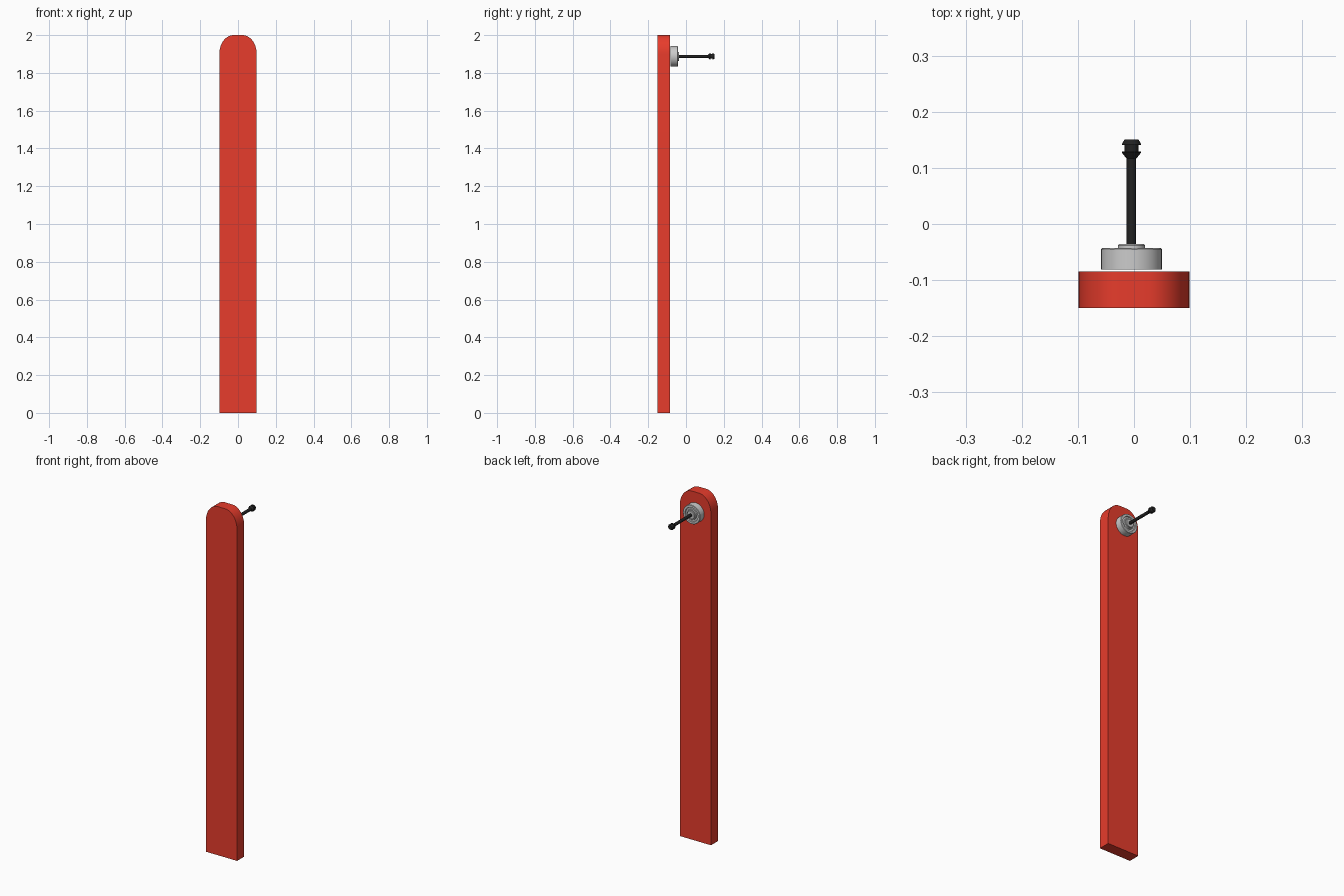
import bpy, bmesh, math

if "Cube" in bpy.data.objects:
    bpy.data.objects.remove(bpy.data.objects["Cube"])

CX, CZ = -0.0045, 1.8875   # axis of the bearing and rod


def material(name, rgb):
    m = bpy.data.materials.new(name)
    m.diffuse_color = (*rgb, 1)
    m.use_nodes = True
    m.node_tree.nodes["Principled BSDF"].inputs["Base Color"].default_value = m.diffuse_color
    return m


def finish(name, bm, mat=None):
    bmesh.ops.recalc_face_normals(bm, faces=bm.faces)
    me = bpy.data.meshes.new(name)
    bm.to_mesh(me)
    bm.free()
    ob = bpy.data.objects.new(name, me)
    bpy.context.collection.objects.link(ob)
    if mat:
        me.materials.append(mat)
    bpy.context.view_layer.objects.active = ob
    ob.select_set(True)
    bpy.ops.object.shade_smooth_by_angle(angle=math.radians(30))
    ob.select_set(False)
    return ob


def lathe(name, profile, mat=None, steps=32):
    """Spin (radius, y) points round the y axis line through CX, CZ."""
    bm = bmesh.new()
    vs = [bm.verts.new((CX + r, y, CZ)) for r, y in profile]
    es = [bm.edges.new(p) for p in zip(vs, vs[1:])]
    bmesh.ops.spin(bm, geom=vs + es, cent=(CX, 0, CZ), axis=(0, 1, 0),
                   angle=math.tau, steps=steps)
    bmesh.ops.remove_doubles(bm, verts=bm.verts, dist=1e-5)
    return finish(name, bm, mat)


red = material("red_paint", (0.80, 0.045, 0.025))
black = material("black_metal", (0.016, 0.016, 0.016))

# plank with rounded upper corners
W, RX, RZ, N = 0.099, 0.075, 0.10, 10
arc = [(W - RX + RX * math.cos(i * math.pi / 2 / N),
        2 - RZ + RZ * math.sin(i * math.pi / 2 / N)) for i in range(N + 1)]
outline = [(-W, 0), (W, 0)] + arc + [(-x, z) for x, z in reversed(arc)]
bm = bmesh.new()
face = bm.faces.new([bm.verts.new((x, -0.15, z)) for x, z in outline])
ext = bmesh.ops.extrude_face_region(bm, geom=[face])
bmesh.ops.translate(bm, vec=(0, 0.065, 0),
                    verts=[v for v in ext["geom"] if isinstance(v, bmesh.types.BMVert)])
finish("plank", bm, red)

# grey bearing with a ring groove and raised hub
lathe("bearing", [(0, -0.081), (0.0545, -0.081), (0.0545, -0.045), (0.0525, -0.043),
                  (0.041, -0.043), (0.039, -0.049), (0.030, -0.049), (0.028, -0.043),
                  (0.024, -0.043), (0.024, -0.038), (0.022, -0.036), (0, -0.036)])

# thin rod and its flanged tip
lathe("rod", [(0, -0.04), (0.0085, -0.04), (0.0085, 0.122), (0, 0.122)], black)
lathe("rod_tip", [(0, 0.117), (0.009, 0.117), (0.017, 0.127), (0.017, 0.129),
                  (0.0125, 0.129), (0.0125, 0.141), (0.017, 0.141), (0.017, 0.143),
                  (0.012, 0.151), (0, 0.151)], black)
